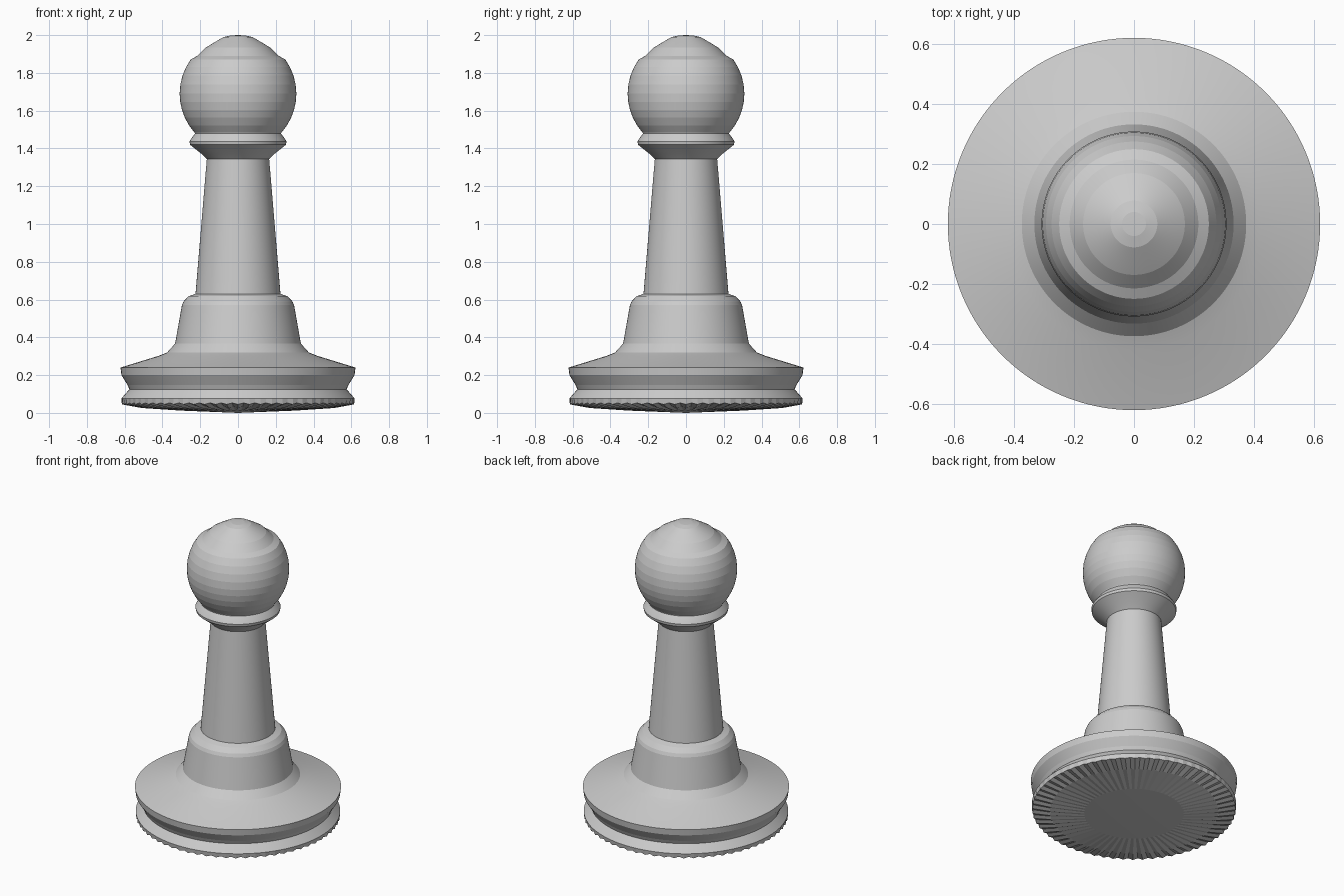
import bpy, bmesh, math

if "Cube" in bpy.data.objects:
    bpy.data.objects.remove(bpy.data.objects["Cube"])

SEG = 128


def lathe(name, profile, ridged=()):
    """Spin (radius, height) points about z; rings in 'ridged' get a fine zigzag."""
    bm = bmesh.new()
    rings = []
    for k, (r, z) in enumerate(profile):
        if r == 0:
            rings.append([bm.verts.new((0, 0, z))] * SEG)
            continue
        ring = []
        for i in range(SEG):
            a = 2 * math.pi * i / SEG
            dz, dr = (0.008, 0.006) if k in ridged and i % 2 else (0, 0)
            ring.append(bm.verts.new(((r - dr) * math.cos(a), (r - dr) * math.sin(a), z + dz)))
        rings.append(ring)
    for lo, hi in zip(rings, rings[1:]):
        for i in range(SEG):
            j = (i + 1) % SEG
            corners = list(dict.fromkeys((lo[i], lo[j], hi[j], hi[i])))
            bm.faces.new(corners)
    mesh = bpy.data.meshes.new(name)
    bm.to_mesh(mesh)
    bm.free()
    obj = bpy.data.objects.new(name, mesh)
    bpy.context.collection.objects.link(obj)
    bpy.ops.object.select_all(action='DESELECT')
    obj.select_set(True)
    bpy.context.view_layer.objects.active = obj
    # small angle: smooth around the axis, crisp bands along the height
    bpy.ops.object.shade_smooth_by_angle(angle=math.radians(7))
    return obj


# foot with slightly domed, ridged underside and a waisted rim
lathe("foot", [(0, 0), (0.30, 0.012), (0.51, 0.026), (0.615, 0.045), (0.617, 0.077),
               (0.575, 0.125), (0.585, 0.148), (0.617, 0.20), (0.622, 0.24)], ridged=(2, 3))

# sloping skirt and shoulder
lathe("skirt", [(0.622, 0.24), (0.42, 0.302), (0.375, 0.32), (0.333, 0.367),
                (0.297, 0.57), (0.288, 0.59), (0.262, 0.618), (0.225, 0.63)])

# tapered stem
lathe("stem", [(0.225, 0.63), (0.165, 1.345)])

# collar ring under the head
lathe("collar", [(0.165, 1.345), (0.192, 1.37), (0.254, 1.42), (0.257, 1.437),
                 (0.246, 1.455), (0.228, 1.478)])

# ball head with a slightly flattened tip
R, CZ = 0.309, 1.69
head = [(R * math.cos(math.radians(t)), CZ + R * math.sin(math.radians(t)))
        for t in (-42, -33, -24, -16, -8, 0, 9, 18, 27, 36)]
lathe("head", [(0.228, 1.478)] + head +
      [(0.215, 1.89), (0.17, 1.934), (0.135, 1.956), (0.078, 1.989), (0.04, 1.998), (0, 2.0)])
